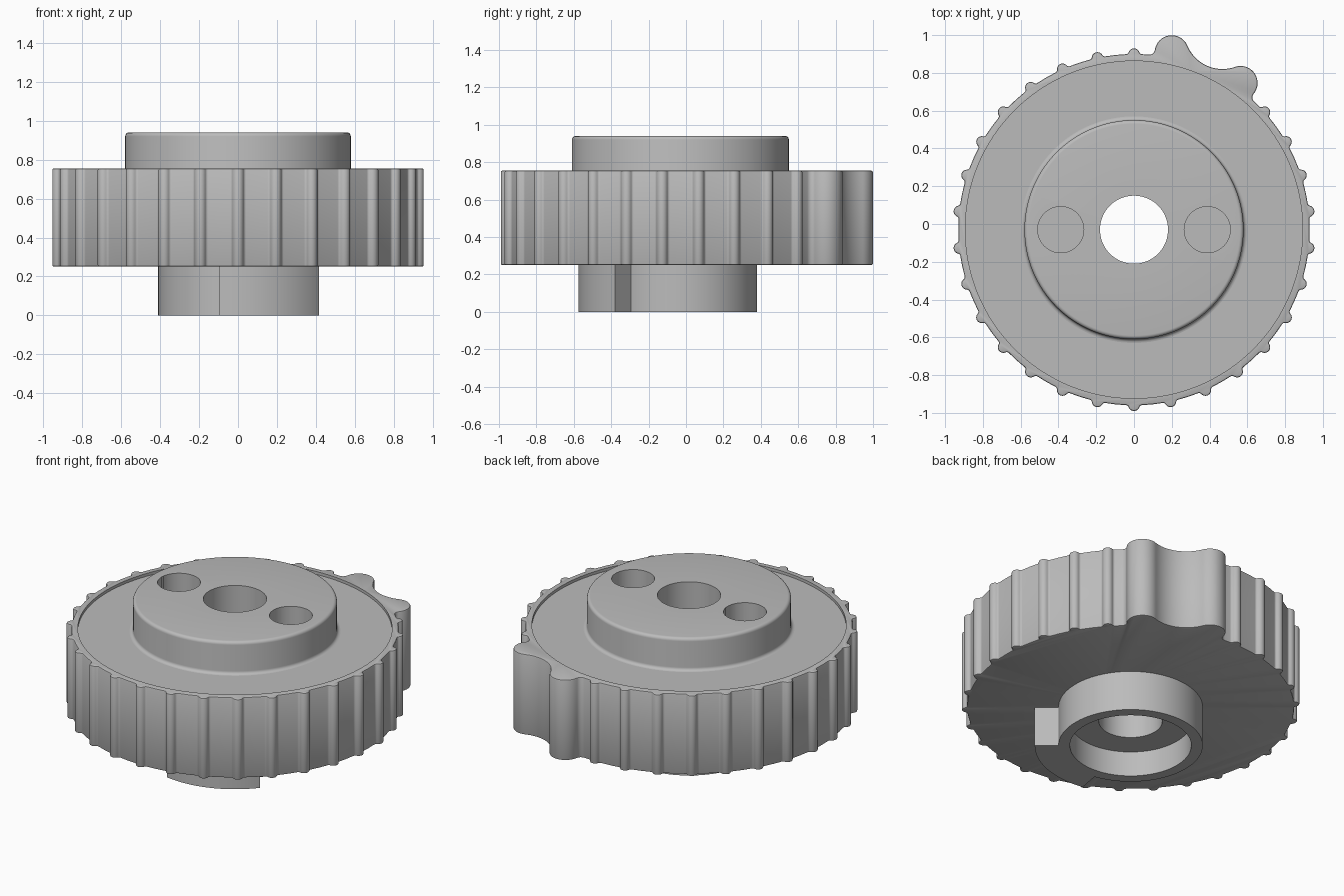
import bpy
import bmesh
from math import sin, cos, pi, radians, acos, atan2
from mathutils import Vector

cube = bpy.data.objects.get("Cube")
if cube:
    bpy.data.objects.remove(cube, do_unlink=True)

CENTRE_Y = -0.03
BODY_R, BOSS_R, COLLAR_R, BORE_R = 0.93, 0.58, 0.41, 0.18
BOTTOM, FLOOR, RIM, TOP = 0.25, 0.737, 0.755, 0.94

grey = bpy.data.materials.new("plain grey")
grey.use_nodes = True
grey.diffuse_color = (0.5, 0.5, 0.5, 1)
grey.node_tree.nodes["Principled BSDF"].inputs["Base Color"].default_value = (0.5, 0.5, 0.5, 1)


def finish(name, bm, x=0.0):
    bmesh.ops.recalc_face_normals(bm, faces=bm.faces[:])
    mesh = bpy.data.meshes.new(name)
    bm.to_mesh(mesh)
    bm.free()
    mesh.materials.append(grey)
    obj = bpy.data.objects.new(name, mesh)
    obj.location = (x, CENTRE_Y, 0)
    bpy.context.collection.objects.link(obj)
    return obj


def lathe(name, profile, x=0.0, steps=128):
    """Revolve a closed (radius, z) profile about the vertical axis."""
    bm = bmesh.new()
    rings = [[bm.verts.new((r * cos(a), r * sin(a), z)) for r, z in profile]
             for a in (2 * pi * i / steps for i in range(steps))]
    n = len(profile)
    for i, ring in enumerate(rings):
        nxt = rings[(i + 1) % steps]
        for j in range(n):
            k = (j + 1) % n
            bm.faces.new((ring[j], nxt[j], nxt[k], ring[k]))
    bmesh.ops.remove_doubles(bm, verts=bm.verts[:], dist=1e-5)
    return finish(name, bm, x)


def prism(name, outline, z0, z1, bevel=0.0):
    bm = bmesh.new()
    base = bm.faces.new([bm.verts.new((p[0], p[1], z0)) for p in outline])
    top = bmesh.ops.extrude_face_region(bm, geom=[base], use_keep_orig=True)
    bmesh.ops.translate(bm, vec=(0, 0, z1 - z0),
                        verts=[g for g in top["geom"] if isinstance(g, bmesh.types.BMVert)])
    if bevel:
        rims = [e for e in bm.edges if abs(e.verts[0].co.z - e.verts[1].co.z) < 1e-6]
        bmesh.ops.bevel(bm, geom=rims, offset=bevel, segments=2, profile=0.5, affect='EDGES')
    return finish(name, bm)


def plug(name, r, z0, z1, x=0.0, steps=64):
    bm = bmesh.new()
    bmesh.ops.create_cone(bm, cap_ends=True, segments=steps, radius1=r, radius2=r, depth=z1 - z0)
    bmesh.ops.translate(bm, vec=(0, 0, (z0 + z1) / 2), verts=bm.verts[:])
    cutter = finish(name, bm, x)
    cutter.hide_render = True
    return cutter


def arc(c, r, a0, a1, n):
    return [Vector((c[0] + r * cos(a0 + (a1 - a0) * i / n),
                    c[1] + r * sin(a0 + (a1 - a0) * i / n))) for i in range(n + 1)]


def half_lobe(d, r, fillet, body, n):
    """Half of a round lobe lying on +x, from the body circle to its tip."""
    f = body + fillet
    alpha = acos((f * f + d * d - (r + fillet) ** 2) / (2 * d * f))
    fx, fy = f * cos(alpha), f * sin(alpha)
    to_lobe = atan2(-fy, d - fx) % (2 * pi)
    blend = arc((fx, fy), fillet, alpha + pi, to_lobe, n)
    return blend + arc((d, 0), r, to_lobe - pi, 0, n)[1:]


def lobe(before, after, angle):
    pts = [Vector((p.x, -p.y)) for p in before] + after[::-1][1:]
    return [Vector((p.x * cos(angle) - p.y * sin(angle),
                    p.x * sin(angle) + p.y * cos(angle))) for p in pts]


# Wheel outline: grip ribs every 12 degrees, with two large lobes joined by a hollow
rib = half_lobe(BODY_R, 0.03, 0.015, BODY_R, 5)
lobe_out = half_lobe(0.96, 0.09, 0.03, BODY_R, 10)
lobe_in = half_lobe(0.96, 0.09, 0.2, 0.95, 10)
outline = []
for deg in range(6, 366, 12):
    a = radians(deg)
    if deg == 54:
        outline += lobe(lobe_out, lobe_in, a)
    elif deg == 78:
        outline += lobe(lobe_in, lobe_out, a)[1:]
    elif deg != 66:
        outline += lobe(rib, rib, a)
        if deg != 42:
            mid = a + radians(6)
            outline.append(Vector((BODY_R * cos(mid), BODY_R * sin(mid))))

wheel = prism("ribbed_wheel", outline, BOTTOM, RIM, bevel=0.008)

# Raised boss with a rounded top edge and a small fillet at its foot
round_r, foot = 0.02, 0.02
profile = [(BORE_R, FLOOR)]
profile += arc((BOSS_R + foot, FLOOR + foot), foot, 1.5 * pi, pi, 5)
profile += arc((BOSS_R - round_r, TOP - round_r), round_r, 0, pi / 2, 5)
profile += [(BORE_R, TOP)]
boss = lathe("top_boss", profile)

# Lower collar with a counterbore
collar = lathe("lower_collar", [(BORE_R, 0.157), (0.345, 0.157), (0.345, 0), (COLLAR_R, 0),
                                (COLLAR_R, BOTTOM), (BORE_R, BOTTOM)])

# Stop tab on the front of the collar
start, end = radians(-100), radians(-40)
tab = prism("stop_tab", arc((0, 0), 0.545, start, end, 24)
            + arc((0, 0), COLLAR_R - 0.005, end, start, 24), 0, BOTTOM)

# Rim recess, centre bore and two blind pockets
recess = plug("recess_cutter", 0.893, FLOOR, 1.2, steps=128)
bore = plug("bore_cutter", BORE_R, 0.1, 1.2, steps=128)
pockets = [plug("pocket_cutter", 0.122, 0.45, 1.2, x) for x in (-0.388, 0.388)]
cutters = [recess, bore] + pockets
for part, cuts in ((wheel, cutters), (boss, pockets)):
    bpy.context.view_layer.objects.active = part
    for cutter in cuts:
        mod = part.modifiers.new("cut", 'BOOLEAN')
        mod.operation = 'DIFFERENCE'
        mod.solver = 'EXACT'
        mod.object = cutter
        bpy.ops.object.modifier_apply(modifier=mod.name)
for cutter in cutters:
    bpy.data.objects.remove(cutter, do_unlink=True)

# Smooth shading with sharp edges kept
bpy.ops.object.select_all(action='DESELECT')
for part in (wheel, boss, collar, tab):
    part.select_set(True)
bpy.context.view_layer.objects.active = wheel
bpy.ops.object.shade_smooth_by_angle(angle=radians(35))
